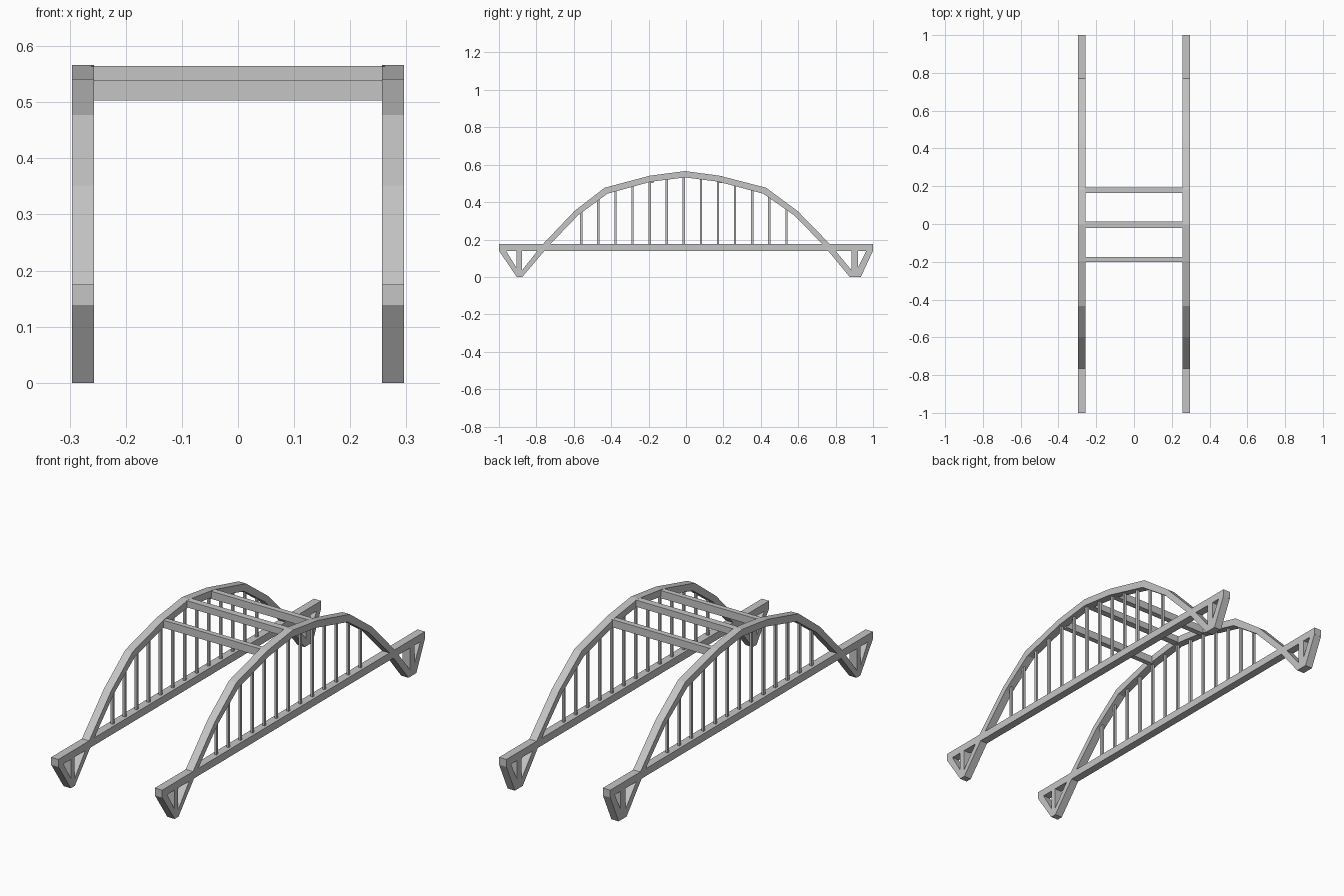
import bpy, bmesh

if "Cube" in bpy.data.objects:
    bpy.data.objects.remove(bpy.data.objects["Cube"])

steel = bpy.data.materials.new("light_grey_steel")
steel.diffuse_color = (0.56, 0.56, 0.56, 1)
steel.use_nodes = True
steel.node_tree.nodes["Principled BSDF"].inputs["Base Color"].default_value = steel.diffuse_color


def finish(name, bm):
    bmesh.ops.recalc_face_normals(bm, faces=bm.faces)
    me = bpy.data.meshes.new(name)
    bm.to_mesh(me)
    bm.free()
    me.materials.append(steel)
    ob = bpy.data.objects.new(name, me)
    bpy.context.collection.objects.link(ob)
    return ob


def band(name, outer, inner, x0, x1):
    """Solid strip between two side-view (y, z) lines, running from x0 to x1."""
    bm = bmesh.new()
    rings = [[bm.verts.new((x, y, z)) for x, (y, z) in
              ((x0, o), (x1, o), (x1, i), (x0, i))] for o, i in zip(outer, inner)]
    for a, b in zip(rings, rings[1:]):
        for k in range(4):
            bm.faces.new((a[k], a[(k + 1) % 4], b[(k + 1) % 4], b[k]))
    bm.faces.new(rings[0])
    bm.faces.new(rings[-1])
    return finish(name, bm)


def box(name, x0, x1, y0, y1, z0, z1):
    return band(name, [(y0, z1), (y1, z1)], [(y0, z0), (y1, z0)], x0, x1)


# Arch outline: upper and lower edges, foot to foot
arch_top = [(-0.905, 0), (-0.77, 0.17), (-0.597, 0.352), (-0.435, 0.477), (-0.195, 0.541),
            (-0.005, 0.566), (0.18, 0.541), (0.428, 0.477), (0.597, 0.352), (0.77, 0.175), (0.915, 0)]
arch_low = [(-0.875, 0), (-0.735, 0.165), (-0.577, 0.330), (-0.420, 0.445), (-0.188, 0.509),
            (-0.005, 0.532), (0.174, 0.509), (0.413, 0.445), (0.577, 0.330), (0.735, 0.170), (0.875, 0)]


def arch_height(y):
    """Middle of the arch band at position y."""
    mid = [((a[0] + b[0]) / 2, (a[1] + b[1]) / 2) for a, b in zip(arch_top, arch_low)]
    for (ya, za), (yb, zb) in zip(mid, mid[1:]):
        if ya <= y <= yb:
            return za + (zb - za) * (y - ya) / (yb - ya)


for side, s in (("left", -1), ("right", 1)):
    xa, xb, xc = s * 0.257, s * 0.296, s * 0.276
    # Arch and deck beam
    band(side + "_arch", arch_top, arch_low, xa, xb)
    box(side + "_deck_beam", xa, xb, -1, 1, 0.139, 0.175)
    # End supports: sloping strut and upright post
    band(side + "_front_strut", [(-1, 0.14), (-0.905, 0)], [(-0.962, 0.14), (-0.877, 0)], xa, xb)
    band(side + "_back_strut", [(1, 0.14), (0.935, 0)], [(0.965, 0.14), (0.895, 0)], xa, xb)
    box(side + "_front_post", xa, xb, -0.905, -0.878, 0, 0.14)
    box(side + "_back_post", xa, xb, 0.885, 0.920, 0, 0.14)
    # Hangers
    for i in range(13):
        y = -0.560 + i * 0.0914
        box(f"{side}_hanger_{i + 1}", xc - 0.006, xc + 0.006,
            y - 0.006, y + 0.006, 0.17, arch_height(y))

# Cross beams between the arches
for name, y0, y1, z0, z1 in (("front", -0.200, -0.175, 0.503, 0.540),
                             ("middle", -0.020, 0.012, 0.533, 0.565),
                             ("back", 0.165, 0.192, 0.503, 0.540)):
    box(name + "_cross_beam", -0.262, 0.262, y0, y1, z0, z1)
